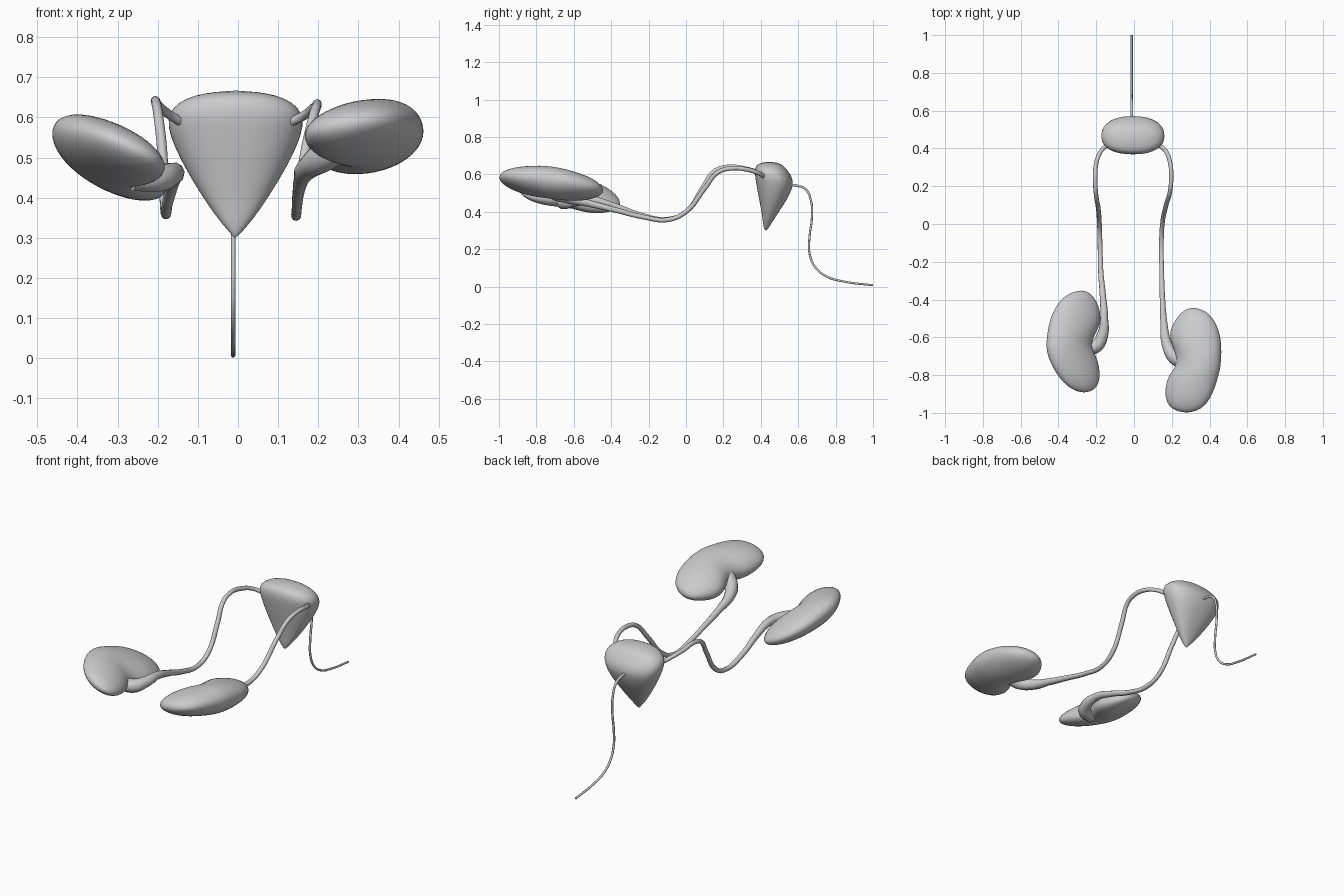
import bpy, bmesh, math
from mathutils import Vector

if "Cube" in bpy.data.objects:
    bpy.data.objects.remove(bpy.data.objects["Cube"])


def loft(name, rings, start, end, levels=1):
    """Skin closed rings, close both ends to a pole, and smooth."""
    bm = bmesh.new()
    loops = [[bm.verts.new(p) for p in r] for r in rings]
    n = len(loops[0])
    for a, b in zip(loops, loops[1:]):
        for i in range(n):
            j = (i + 1) % n
            bm.faces.new((a[i], a[j], b[j], b[i]))
    for loop, pole in ((loops[0], start), (loops[-1], end)):
        v = bm.verts.new(pole)
        for i in range(n):
            bm.faces.new((loop[i], loop[(i + 1) % n], v))
    bmesh.ops.recalc_face_normals(bm, faces=bm.faces)
    for f in bm.faces:
        f.smooth = True
    me = bpy.data.meshes.new(name)
    bm.to_mesh(me)
    bm.free()
    ob = bpy.data.objects.new(name, me)
    bpy.context.collection.objects.link(ob)
    mod = ob.modifiers.new("smooth", 'SUBSURF')
    mod.levels = mod.render_levels = levels
    return ob


def superellipse(a, p):
    c, s = math.cos(a), math.sin(a)
    return (math.copysign(abs(c) ** (2 / p), c), math.copysign(abs(s) ** (2 / p), s))


def kidney(name, side, rows, poles, z_ends, half, roll):
    """Bean: rows are (y, inner x, outer x); thickness follows an ellipse along y."""
    (y0, x0), (y1, x1) = poles
    ym, length = (y0 + y1) / 2, (y1 - y0) / 2
    xm = 0.32

    def mid(x, y):
        return z_ends[0] + (z_ends[1] - z_ends[0]) * (y - y0) / (y1 - y0) + roll * (x - xm)

    rings = []
    for y, xi, xo in rows:
        c, w = (xi + xo) / 2, (xo - xi) / 2 + 0.002
        h = half * math.sqrt(max(0.0, 1 - ((y - ym) / length) ** 2))
        ring = []
        for k in range(24):
            cx, sz = superellipse(2 * math.pi * k / 24, 2.0)
            x = c + w * cx
            ring.append((side * x, y, mid(x, y) + h * sz))
        rings.append(ring)
    return loft(name, rings, (side * x0, y0, mid(x0, y0)), (side * x1, y1, mid(x1, y1)))


def tube(name, pts, depth):
    """Smooth tube through (x, y, z, radius factor) points."""
    cu = bpy.data.curves.new(name, 'CURVE')
    cu.dimensions = '3D'
    cu.bevel_depth = depth
    cu.bevel_resolution = 3
    cu.resolution_u = 8
    cu.use_fill_caps = True
    sp = cu.splines.new('BEZIER')
    sp.bezier_points.add(len(pts) - 1)
    for bp, (x, y, z, r) in zip(sp.bezier_points, pts):
        bp.co = (x, y, z)
        bp.radius = r
        bp.handle_left_type = bp.handle_right_type = 'AUTO'
    sp.use_smooth = True
    ob = bpy.data.objects.new(name, cu)
    bpy.context.collection.objects.link(ob)
    bpy.ops.object.select_all(action='DESELECT')
    ob.select_set(True)
    bpy.context.view_layer.objects.active = ob
    bpy.ops.object.convert(target='MESH')
    return ob


# Kidneys
kidney("right_kidney", 1, [
    (-0.99, .225, .33), (-.965, .185, .372), (-.92, .166, .405), (-.86, .166, .43),
    (-.80, .185, .447), (-.765, .218, .456), (-.71, .228, .461), (-.66, .212, .462),
    (-.61, .19, .459), (-.56, .192, .447), (-.51, .218, .425), (-.47, .25, .39),
    (-.45, .28, .35)],
    ((-1.0, .28), (-.442, .315)), (.59, .515), .086, .14)
kidney("left_kidney", -1, [
    (-.885, .225, .305), (-.86, .195, .35), (-.82, .182, .39), (-.76, .183, .43),
    (-.70, .2, .455), (-.66, .225, .463), (-.61, .222, .462), (-.56, .192, .455),
    (-.51, .177, .445), (-.46, .18, .425), (-.41, .198, .395), (-.375, .225, .355),
    (-.358, .25, .315)],
    ((-.893, .265), (-.352, .275)), (.545, .46), .08, .38)

# Ureters, widening into the pelvis of each kidney
tube("right_ureter", [
    (.26, -.73, .535, 3.4), (.21, -.70, .50, 3.0), (.175, -.64, .475, 2.3),
    (.158, -.52, .445, 1.5), (.15, -.38, .41, 1.15), (.146, -.22, .37, 1),
    (.145, -.10, .357, 1), (.15, .0, .40, 1), (.17, .10, .525, 1),
    (.19, .17, .61, .95), (.197, .24, .632, .95), (.19, .33, .625, .95),
    (.165, .39, .605, .9), (.135, .415, .59, .9)], .0125)
tube("left_ureter", [
    (-.26, -.66, .455, 3.2), (-.20, -.645, .45, 2.9), (-.167, -.59, .458, 2.4),
    (-.158, -.50, .462, 1.7), (-.165, -.38, .43, 1.3), (-.176, -.25, .385, 1.1),
    (-.18, -.10, .36, 1), (-.183, .0, .40, 1), (-.19, .09, .53, 1),
    (-.2, .15, .615, .95), (-.205, .22, .64, .95), (-.20, .32, .63, .95),
    (-.175, .385, .61, .9), (-.145, .415, .59, .9)], .0125)

# Bladder: rows are (z, half width in x, front y, back y)
rings = []
for z, w, yf, yb in [
        (.304, .006, .42, .436), (.33, .03, .412, .452), (.37, .061, .408, .478),
        (.42, .094, .4, .51), (.47, .124, .39, .543), (.52, .15, .38, .567),
        (.56, .165, .374, .575), (.595, .171, .368, .562), (.625, .158, .368, .54),
        (.648, .125, .376, .52), (.661, .078, .395, .495)]:
    c, h = (yf + yb) / 2, (yb - yf) / 2
    ring = []
    for k in range(28):
        ex, ey = superellipse(2 * math.pi * k / 28, 2.3)
        ring.append((-.006 + w * ex, c + h * ey, z))
    rings.append(ring)
loft("bladder", rings, (-.01, .428, .299), (-.006, .445, .668))

# Urethra
tube("urethra", [(-.012, y, z, r) for y, z, r in [
    (.55, .542, 1.3), (.59, .54, 1.2), (.64, .52, 1.1), (.668, .46, 1), (.673, .37, 1),
    (.66, .26, 1), (.66, .18, 1), (.69, .105, 1), (.75, .055, 1), (.85, .026, 1),
    (1.0, .007, .9)]], .006)
